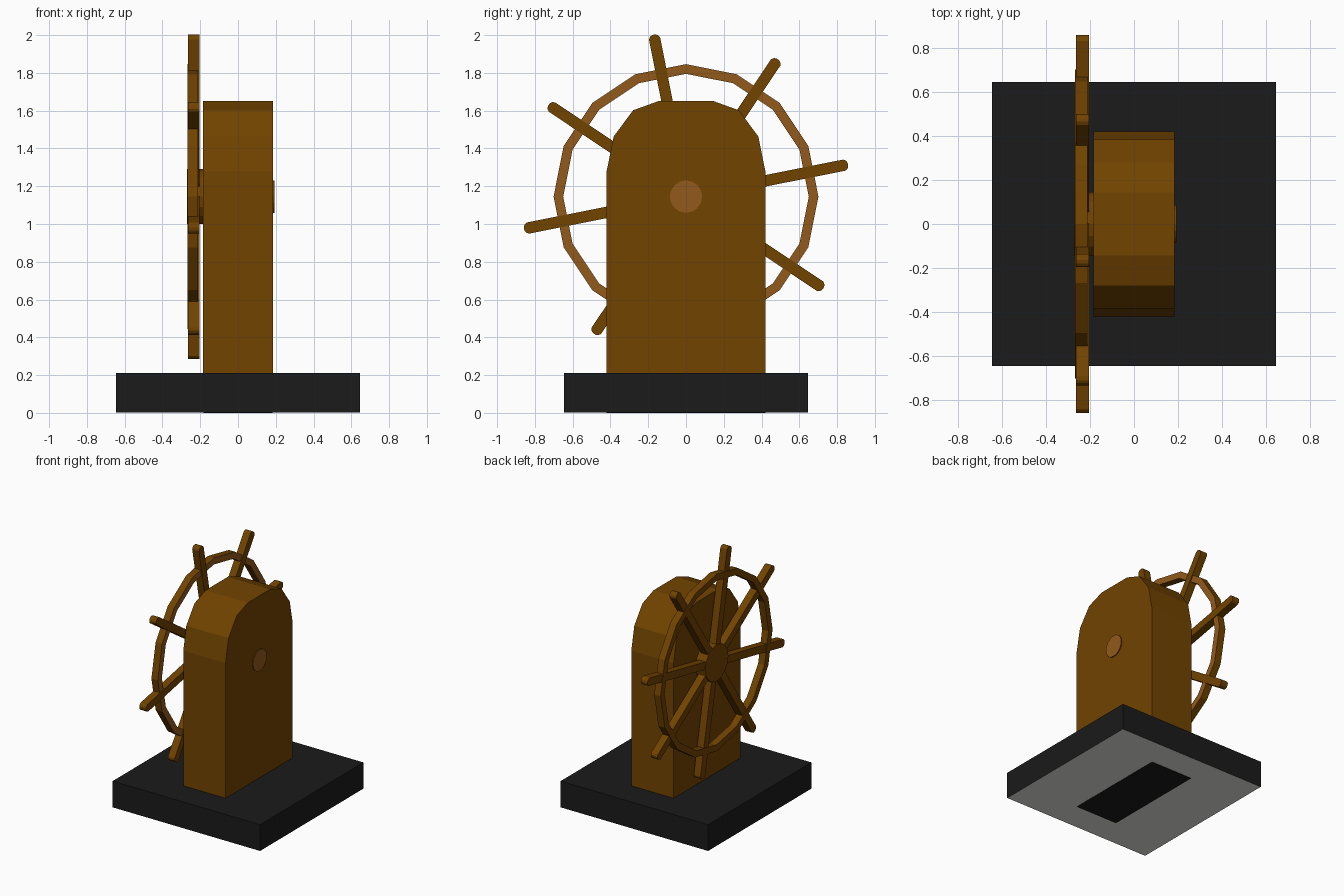
import bpy, bmesh, math

if "Cube" in bpy.data.objects:
    bpy.data.objects.remove(bpy.data.objects["Cube"])

def material(name, rgb):
    m = bpy.data.materials.new(name)
    m.diffuse_color = (*rgb, 1)
    m.use_nodes = True
    m.node_tree.nodes["Principled BSDF"].inputs["Base Color"].default_value = m.diffuse_color
    return m

brown = material("brown wood", (0.168, 0.057, 0.0))
light = material("light wood", (0.285, 0.10, 0.011))
dark = material("dark stone", (0.0105, 0.0105, 0.0105))
grey = material("grey underside", (0.8, 0.8, 0.77))
HUB_Z = 1.145

def finish(name, bm, mats, rule=None):
    bmesh.ops.recalc_face_normals(bm, faces=bm.faces)
    bm.normal_update()
    if rule:
        for f in bm.faces:
            f.material_index = 1 if rule(f.normal) else 0
    me = bpy.data.meshes.new(name)
    bm.to_mesh(me)
    bm.free()
    for m in mats:
        me.materials.append(m)
    ob = bpy.data.objects.new(name, me)
    bpy.context.collection.objects.link(ob)
    return ob

def prism(name, pts, x0, x1, mats, rule=None):
    """Extrude a (y, z) outline along x."""
    bm = bmesh.new()
    a = [bm.verts.new((x0, y, z)) for y, z in pts]
    b = [bm.verts.new((x1, y, z)) for y, z in pts]
    bm.faces.new(a)
    bm.faces.new(b)
    n = len(pts)
    for i in range(n):
        j = (i + 1) % n
        bm.faces.new((a[i], a[j], b[j], b[i]))
    return finish(name, bm, mats, rule)

def circle(r, n):
    return [(r * math.cos(2 * math.pi * i / n), HUB_Z + r * math.sin(2 * math.pi * i / n))
            for i in range(n)]

def box(x, y, z0, z1):
    bm = bmesh.new()
    bmesh.ops.create_cube(bm, size=1)
    for v in bm.verts:
        v.co = (v.co.x * 2 * x, v.co.y * 2 * y, z1 if v.co.z > 0 else z0)
    return bm

# Base slab with grey underside, and the dark foot of the post showing below
finish("base", box(0.646, 0.646, 0.002, 0.21), [dark, grey], lambda n: n.z < -0.5)
finish("post_foot", box(0.183, 0.42, 0.0, 0.003), [dark])

# Post with a faceted arched top
half = [(0.42, 0.2), (0.42, 1.28), (0.383, 1.463), (0.28, 1.602), (0.142, 1.652)]
prism("post", half + [(-y, z) for y, z in reversed(half)], -0.185, 0.185, [brown])

# Axle and raised hub
facing_right = lambda n: n.x > 0.5
prism("axle", circle(0.086, 16), 0.15, 0.192, [brown, light], facing_right)
prism("hub", circle(0.145, 16), -0.27, -0.18, [brown])

# Sixteen-sided wheel rim
bm = bmesh.new()
rings = [[bm.verts.new((x, y, z)) for y, z in circle(r, 16)]
         for x, r in ((-0.268, 0.65), (-0.268, 0.701), (-0.212, 0.701), (-0.212, 0.65))]
for k in range(4):
    p, q = rings[k], rings[(k + 1) % 4]
    for i in range(16):
        j = (i + 1) % 16
        bm.faces.new((p[i], p[j], q[j], q[i]))
finish("wheel_rim", bm, [brown, light], facing_right)

# Eight spokes with rounded handle ends
W, R = 0.03, 0.874
outline = [(0.0, -W), (R - 0.02, -W), (R - 0.006, -0.021), (R, -0.008),
           (R, 0.008), (R - 0.006, 0.021), (R - 0.02, W), (0.0, W)]
for k in range(8):
    t = math.radians(11.25 + 45 * k)
    c, s = math.cos(t), math.sin(t)
    pts = [(u * c - v * s, HUB_Z + u * s + v * c) for u, v in outline]
    prism(f"spoke_{k + 1}", pts, -0.264, -0.205, [brown])
